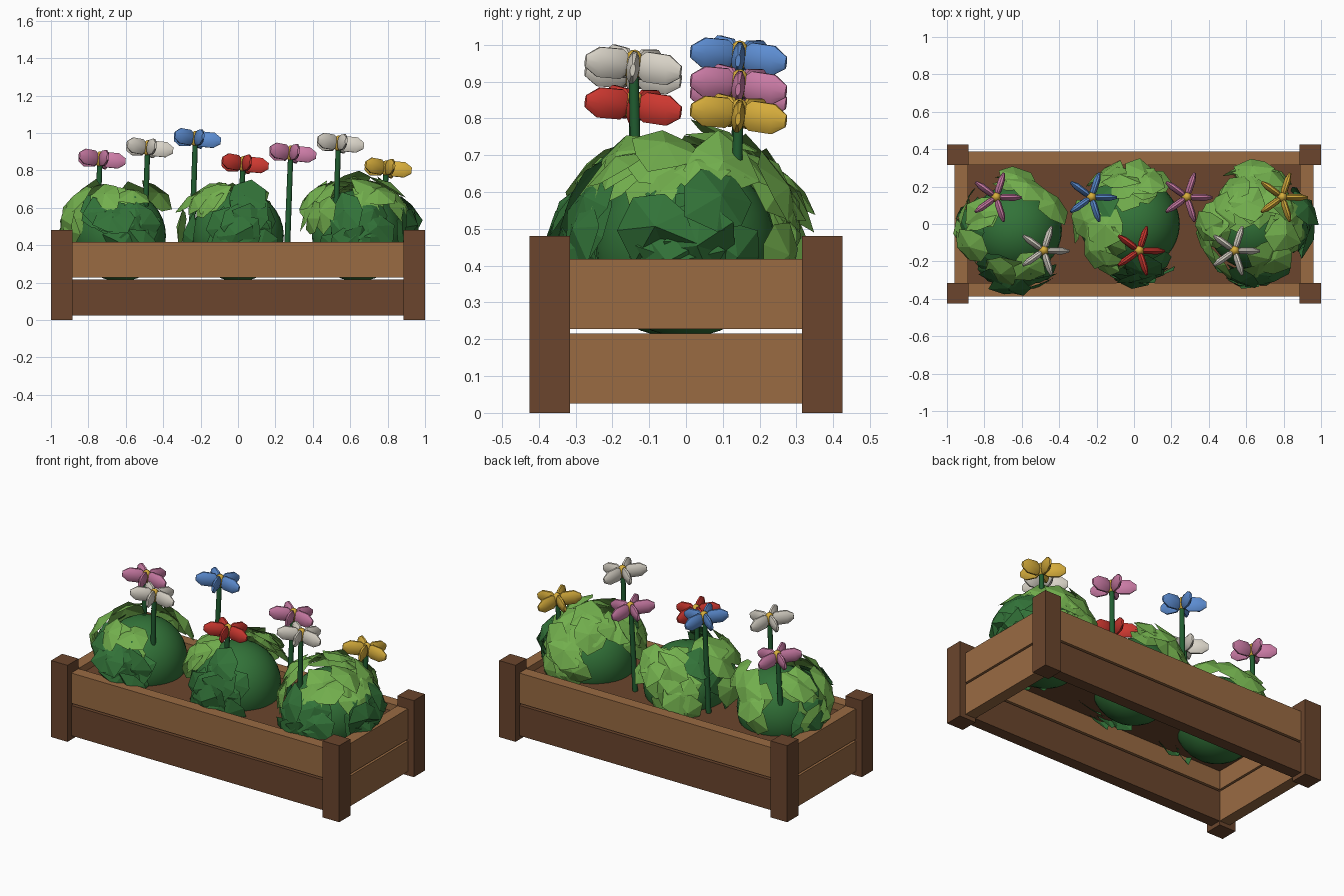
import bpy, bmesh, math, random
from mathutils import Vector, Matrix

if "Cube" in bpy.data.objects:
    bpy.data.objects.remove(bpy.data.objects["Cube"])
random.seed(4)


def material(name, r, g, b):
    m = bpy.data.materials.new(name)
    m.diffuse_color = (r, g, b, 1)
    m.use_nodes = True
    m.node_tree.nodes["Principled BSDF"].inputs["Base Color"].default_value = (r, g, b, 1)
    return m


light_wood = material("light wood", .32, .145, .055)
dark_wood = material("dark wood", .145, .06, .026)
bush_green = material("bush green", .032, .17, .04)
leaf_green = material("light leaf green", .17, .43, .075)
stem_green = material("stem green", .015, .11, .03)
pink = material("pink petal", .6, .2, .38)
white = material("white petal", .7, .66, .58)
blue = material("blue petal", .11, .27, .65)
red = material("red petal", .62, .04, .03)
yellow = material("yellow", .68, .42, .045)


def finish(bm, name, mats, smooth=False):
    mesh = bpy.data.meshes.new(name)
    bm.to_mesh(mesh)
    bm.free()
    for m in mats:
        mesh.materials.append(m)
    ob = bpy.data.objects.new(name, mesh)
    bpy.context.collection.objects.link(ob)
    if smooth:
        bpy.ops.object.select_all(action='DESELECT')
        ob.select_set(True)
        bpy.context.view_layer.objects.active = ob
        bpy.ops.object.shade_smooth_by_angle(angle=math.radians(40))
    return ob


def box(name, low, high, mat):
    low, high = Vector(low), Vector(high)
    bm = bmesh.new()
    size = Matrix.Diagonal((*(high - low), 1))
    bmesh.ops.create_cube(bm, size=1, matrix=Matrix.Translation((low + high) / 2) @ size)
    finish(bm, name, [mat])


# Planter crate: posts, slats and soil
for sx, side in ((-1, "right"), (1, "left")):
    for sy, end in ((-1, "front"), (1, "back")):
        c = Vector((sx * .943, sy * .37, .24))
        h = Vector((.057, .055, .24))
        box(f"{end}_{side}_post", c - h, c + h, dark_wood)
slats = (("lower", .025, .215, dark_wood), ("upper", .228, .418, light_wood))
for row, z0, z1, mat in slats:
    for s, end, side in ((-1, "front", "right"), (1, "back", "left")):
        y, x = s * .352, s * .923
        box(f"{end}_{row}_slat", (-.89, y - .036, z0), (.89, y + .036, z1), mat)
        box(f"{side}_{row}_slat", (x - .036, -.32, z0), (x + .036, .32, z1), light_wood)
box("soil", (-.887, -.316, .345), (.887, .316, .375), dark_wood)


# Leafy bushes
def direction(az, el):
    a, e = math.radians(az), math.radians(el)
    return Vector((math.cos(a) * math.cos(e), math.sin(a) * math.cos(e), math.sin(e)))


def jitter(amount):
    return Vector([random.uniform(-amount, amount) for _ in range(3)])


def add_leaf(bm, center, way, index):
    """One cupped, irregular leaf lying on the bush."""
    out = (way + jitter(.25)).normalized()
    turn = out.to_track_quat('Z', 'Y')
    mid = center + way * random.uniform(.28, .34)
    spin = random.uniform(0, math.tau)
    rim = []
    for k in range(7):
        a = spin + k * math.tau / 7
        r = random.uniform(.075, .13)
        p = mid + turn @ Vector((math.cos(a) * r, math.sin(a) * r, -.025))
        depth = .3 if p.z < .43 else .385
        p.y = max(-depth, min(depth, p.y))
        reach = .88 if p.z < .43 else .995
        p.x = max(-reach, min(reach, p.x))
        rim.append(bm.verts.new(p))
    tip = bm.verts.new(mid + out * .008)
    for k in range(7):
        f = bm.faces.new((tip, rim[k], rim[(k + 1) % 7]))
        f.material_index = index


# Each leaf cluster: azimuth, elevation, leaf count, light or dark
bushes = {
    "right_bush": ((-.63, -.03, .45), [
        (180, 25, 9, 1), (65, 30, 5, 1), (-95, 38, 4, 1), (-85, 5, 16, 0), (170, 5, 4, 0)]),
    "middle_bush": ((0, 0, .45), [
        (85, 45, 11, 1), (200, 35, 7, 1), (100, 10, 6, 1), (-85, 8, 16, 0), (165, 20, 4, 0)]),
    "left_bush": ((.64, 0, .45), [
        (90, 60, 11, 1), (190, 40, 7, 1), (-70, 52, 6, 1), (90, 15, 9, 1),
        (-85, 8, 16, 0), (-5, 12, 12, 0), (10, 50, 4, 1)]),
}
for name, (center, clusters) in bushes.items():
    center = Vector(center)
    bm = bmesh.new()
    bmesh.ops.create_uvsphere(bm, u_segments=32, v_segments=16, radius=.245,
                              matrix=Matrix.Translation(center))
    finish(bm, name, [bush_green], True)
    bm = bmesh.new()
    for az, el, count, index in clusters:
        for _ in range(count):
            way = (direction(az, el) + jitter(.42)).normalized()
            add_leaf(bm, center, way, index)
    finish(bm, name + "_leaves", [bush_green, leaf_green])


# Flowers: stem, five tall narrow petals and a round heart
def add_petal(bm, place):
    rings = []
    for x, s in ((.008, .45), (.035, 1), (.1, 1), (.137, .4)):
        ring = []
        for k in range(10):
            a = k * math.tau / 10
            ring.append(bm.verts.new(place @ Vector((x, math.cos(a) * .018 * s, math.sin(a) * .043 * s))))
        rings.append(ring)
    for low, high in zip(rings, rings[1:]):
        for k in range(10):
            n = (k + 1) % 10
            bm.faces.new((low[k], low[n], high[n], high[k]))
    bm.faces.new(rings[0][::-1])
    bm.faces.new(rings[-1])


flowers = [("pink", pink, .86), ("white", white, .92), ("blue", blue, .97), ("red", red, .835),
           ("second_pink", pink, .892), ("second_white", white, .945), ("yellow", yellow, .812)]
for i, (name, mat, height) in enumerate(flowers):
    head = Vector((-.738 + i * .255, -.143 if i % 2 else .143, height))
    root = Vector((head.x - .02, head.y * .9, .36))
    axis = head - root
    bm = bmesh.new()
    place = Matrix.Translation((head + root) / 2) @ axis.to_track_quat('Z', 'Y').to_matrix().to_4x4()
    bmesh.ops.create_cone(bm, cap_ends=True, segments=10, radius1=.016, radius2=.014,
                          depth=axis.length, matrix=place)
    finish(bm, name + "_stem", [stem_green], True)
    tilt = Matrix.Translation(head) @ Matrix.Rotation(-.12, 4, 'X') @ Matrix.Rotation(.1, 4, 'Y')
    bm = bmesh.new()
    for k in range(5):
        add_petal(bm, tilt @ Matrix.Rotation(k * math.tau / 5, 4, 'Z'))
    finish(bm, name + "_petals", [mat], True)
    bm = bmesh.new()
    bmesh.ops.create_uvsphere(bm, u_segments=12, v_segments=8, radius=1,
                              matrix=tilt @ Matrix.Diagonal((.028, .028, .042, 1)))
    finish(bm, name + "_heart", [yellow], True)
